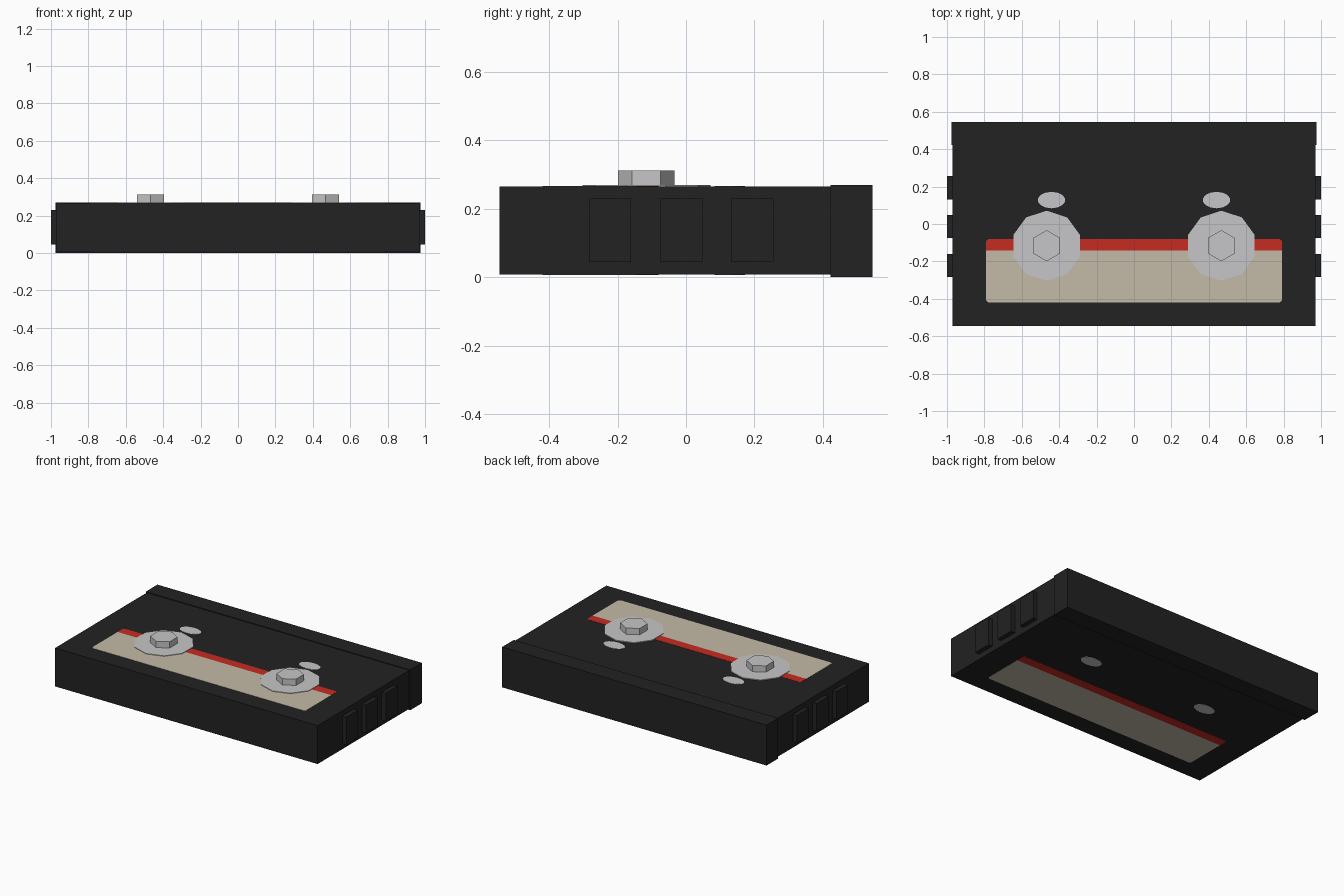
import bpy, bmesh, math

if "Cube" in bpy.data.objects:
    bpy.data.objects.remove(bpy.data.objects["Cube"])


def material(name, rgb):
    m = bpy.data.materials.new(name)
    m.diffuse_color = (*rgb, 1)
    m.use_nodes = True
    m.node_tree.nodes["Principled BSDF"].inputs["Base Color"].default_value = m.diffuse_color
    return m


black = material("black plastic", (0.016, 0.016, 0.016))
cream = material("cream label", (0.552, 0.497, 0.392))
red = material("red stripe", (0.565, 0.025, 0.016))
silver = material("silver grey", (0.565, 0.565, 0.58))


def prism(name, points, z0, z1, mat):
    """Extrude a flat outline in xy from z0 up to z1."""
    bm = bmesh.new()
    face = bm.faces.new([bm.verts.new((x, y, z0)) for x, y in points])
    top = bmesh.ops.extrude_face_region(bm, geom=[face])["geom"]
    for v in top:
        if isinstance(v, bmesh.types.BMVert):
            v.co.z = z1
    bmesh.ops.recalc_face_normals(bm, faces=bm.faces)
    me = bpy.data.meshes.new(name)
    bm.to_mesh(me)
    bm.free()
    me.materials.append(mat)
    ob = bpy.data.objects.new(name, me)
    bpy.context.collection.objects.link(ob)
    return ob


def box(name, x0, x1, y0, y1, z0, z1, mat):
    return prism(name, [(x0, y0), (x1, y0), (x1, y1), (x0, y1)], z0, z1, mat)


def ngon(cx, cy, rx, ry, n):
    """Regular outline with one corner pointing to +y."""
    return [(cx + rx * math.sin(math.tau * i / n), cy + ry * math.cos(math.tau * i / n))
            for i in range(n)]


BOTTOM, TOP = 0.008, 0.265

# Case and the slightly larger hinged flap along the back
box("case", -0.97, 0.97, -0.545, 0.425, BOTTOM, TOP, black)
box("back_flap", -0.977, 0.977, 0.422, 0.545, 0, 0.27, black)

# Label with a red stripe on the top and on the underside, outer corners clipped
c, w = 0.012, 0.79
for side, z0, z1 in (("top", TOP - 0.001, TOP + 0.0015), ("bottom", BOTTOM - 0.0015, BOTTOM + 0.001)):
    prism("label_" + side,
          [(-w + c, -0.42), (w - c, -0.42), (w, -0.42 + c), (w, -0.143), (-w, -0.143), (-w, -0.42 + c)],
          z0, z1, cream)
    prism("label_stripe_" + side,
          [(-w, -0.143), (w, -0.143), (w, -0.08 - c), (w - c, -0.08), (-w + c, -0.08), (-w, -0.08 - c)],
          z0, z1, red)

for side, s in (("left", -1), ("right", 1)):
    # Reel discs and hexagonal hubs
    prism("reel_disc_" + side, ngon(s * 0.467, -0.116, 0.187, 0.187, 10), TOP - 0.001, 0.27, silver)
    prism("reel_hub_" + side, ngon(s * 0.467, -0.116, 0.083, 0.083, 6), 0.268, 0.312, silver)
    # Oval pins running through the case
    prism("oval_pin_" + side, ngon(s * 0.441, 0.128, 0.074, 0.044, 14),
          BOTTOM - 0.0015, TOP + 0.0015, silver)
    # Grip ribs on the sides
    for i in range(3):
        y = -0.284 + i * 0.208
        x0, x1 = sorted((s * 0.96, s * 1.0))
        box(f"grip_rib_{side}_{i + 1}", x0, x1, y, y + 0.124, 0.045, 0.23, black)
